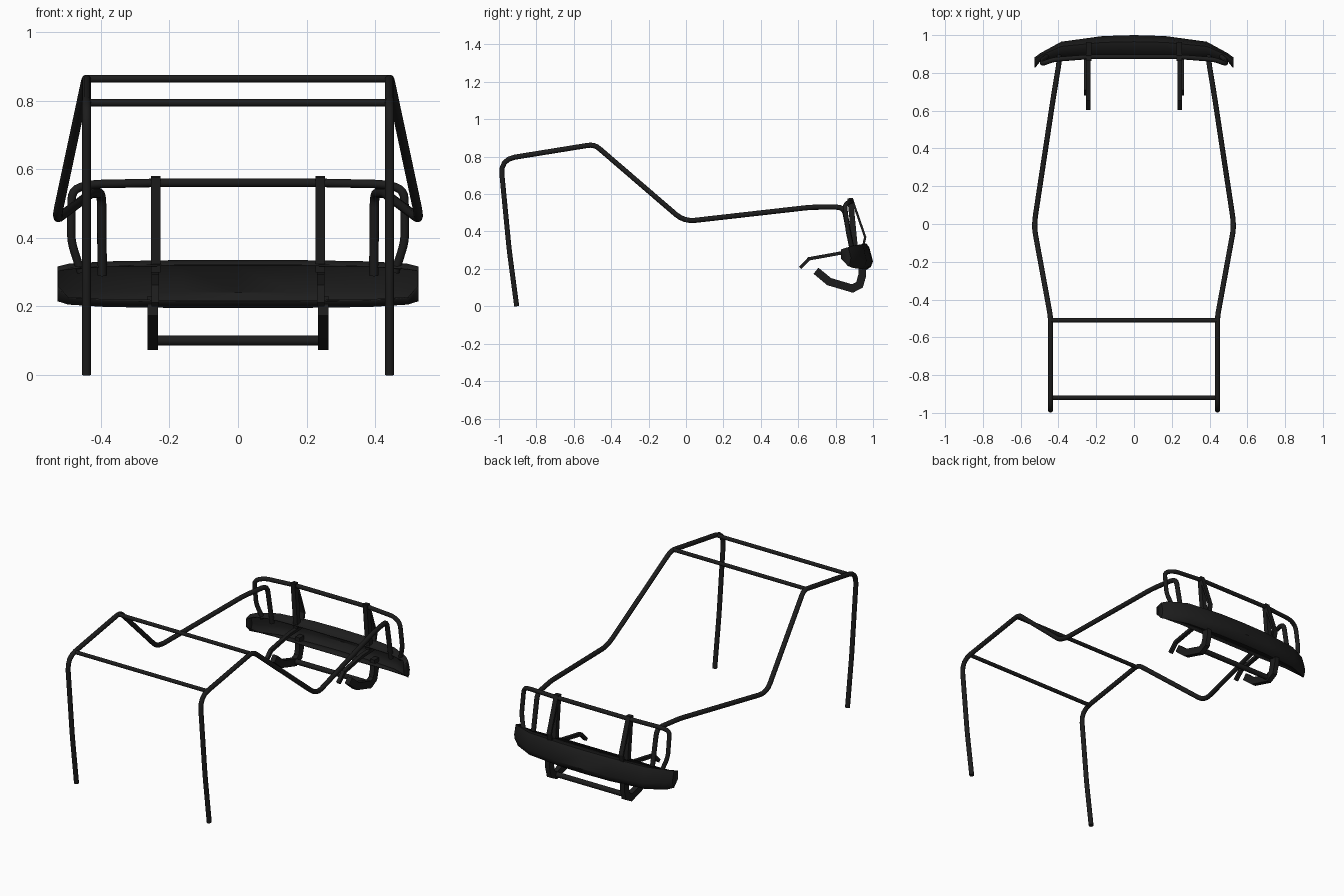
import bpy, bmesh, math
from mathutils import Vector

if "Cube" in bpy.data.objects:
    bpy.data.objects.remove(bpy.data.objects["Cube"])

black = bpy.data.materials.new("matte black")
black.diffuse_color = (0.012, 0.012, 0.012, 1)
black.use_nodes = True
black.node_tree.nodes["Principled BSDF"].inputs["Base Color"].default_value = black.diffuse_color


def finish(ob, angle=40):
    ob.data.materials.clear()
    ob.data.materials.append(black)
    bpy.ops.object.select_all(action='DESELECT')
    bpy.context.view_layer.objects.active = ob
    ob.select_set(True)
    bpy.ops.object.shade_smooth_by_angle(angle=math.radians(angle))


def mesh_object(name, bm, angle=40):
    bmesh.ops.recalc_face_normals(bm, faces=bm.faces)
    me = bpy.data.meshes.new(name)
    bm.to_mesh(me)
    bm.free()
    ob = bpy.data.objects.new(name, me)
    bpy.context.collection.objects.link(ob)
    finish(ob, angle)
    return ob


def rounded(corners):
    # corners are (x, y, z, bend length)
    pts = [Vector(c[:3]) for c in corners]
    out = [pts[0]]
    for i in range(1, len(pts) - 1):
        p, a, b = pts[i], pts[i - 1] - pts[i], pts[i + 1] - pts[i]
        r = min(corners[i][3], a.length * 0.48, b.length * 0.48)
        s, e = p + a.normalized() * r, p + b.normalized() * r
        for k in range(5):
            t = k / 4
            out.append(s * (1 - t) ** 2 + p * 2 * t * (1 - t) + e * t * t)
    return out + [pts[-1]]


def tube(name, corners, radius, sides=12):
    # sweep a circle along a path with a parallel-transported frame
    pts = rounded(corners)
    bm = bmesh.new()
    rings, n = [], None
    for i, p in enumerate(pts):
        d0 = (p - pts[i - 1]).normalized() if i else None
        d1 = (pts[i + 1] - p).normalized() if i < len(pts) - 1 else None
        t = ((d0 or d1) + (d1 or d0)).normalized()
        if n is None:
            n = t.orthogonal()
        n = (n - t * n.dot(t)).normalized()
        b = t.cross(n)
        rings.append([bm.verts.new(p + radius * (n * math.cos(a) + b * math.sin(a)))
                      for a in (2 * math.pi * k / sides for k in range(sides))])
    for r, s in zip(rings, rings[1:]):
        for k in range(sides):
            bm.faces.new((r[k], r[(k + 1) % sides], s[(k + 1) % sides], s[k]))
    bm.faces.new(rings[0])
    bm.faces.new(rings[-1])
    return mesh_object(name, bm, 50)


def flat_bar(name, x, width, thick, path):
    # rectangular bar bent in the y-z plane
    pts = [Vector(p) for p in path]
    bm = bmesh.new()
    rings = []
    for i, p in enumerate(pts):
        d0 = (p - pts[i - 1]).normalized() if i else None
        d1 = (pts[i + 1] - p).normalized() if i < len(pts) - 1 else None
        d0, d1 = d0 or d1, d1 or d0
        t = (d0 + d1).normalized()
        n = Vector((-t.y, t.x)) * (thick / 2 / max(0.5, t.dot(d0)))
        rings.append([bm.verts.new((x + sx * width / 2, p.x + sn * n.x, p.y + sn * n.y))
                      for sx, sn in ((-1, -1), (1, -1), (1, 1), (-1, 1))])
    for r, s in zip(rings, rings[1:]):
        for k in range(4):
            bm.faces.new((r[k], r[(k + 1) % 4], s[(k + 1) % 4], s[k]))
    bm.faces.new(rings[0])
    bm.faces.new(rings[-1])
    return mesh_object(name, bm, 30)


for s, side in ((-1, "left"), (1, "right")):
    # long roll cage side rail, from rear foot to bumper
    tube("cage_rail_" + side, [
        (s * .442, -.905, 0, 0), (s * .442, -.945, .3, .05), (s * .442, -.992, .785, .08),
        (s * .442, -.49, .866, .035), (s * .53, -.01, .453, .06), (s * .427, .67, .53, .04),
        (s * .398, .845, .53, .04), (s * .396, .89, .29, 0)], .0138)
    # bumper guard upright: rear post and bent front strip
    flat_bar("guard_post_" + side, s * .24, .028, .03, [(.878, .578), (.905, .30)])
    flat_bar("guard_strip_" + side, s * .24, .028, .012,
             [(.872, .574), (.888, .572), (.958, .37), (.945, .31)])
    # lower hook bar and upper mounting bracket
    flat_bar("lower_bar_" + side, s * .249, .03, .042,
             [(.942, .23), (.942, .165), (.928, .115), (.89, .095), (.765, .132), (.695, .19)])
    flat_bar("mount_bracket_" + side, s * .242, .022, .018,
             [(.61, .205), (.658, .254), (.83, .285), (.955, .29)])

# roof cross bars
tube("front_roof_bar", [(-.442, -.51, .864, 0), (.442, -.51, .864, 0)], .0115)
tube("rear_roof_bar", [(-.442, -.92, .794, 0), (.442, -.92, .794, 0)], .0115)
# lower cross bar
tube("lower_cross_bar", [(-.245, .89, .1, 0), (.245, .89, .1, 0)], .0155)

# guard hoop above the bumper
half = [(.24, .885, .56, .03), (.43, .87, .556, .03), (.485, .848, .54, .045),
        (.487, .868, .39, .03), (.458, .89, .30, 0)]
tube("guard_hoop", [(-x, y, z, r) for x, y, z, r in reversed(half)] + half, .0125)

# bumper channel: x, front y, rear y, top z, bottom z
stations = [(0, 1.0, .88, .335, .195), (.165, .995, .88, .335, .195),
            (.385, .965, .88, .331, .198), (.495, .905, .862, .324, .205),
            (.527, .882, .828, .316, .215)]
stations = [(-a, *r) for a, *r in reversed(stations[1:])] + stations
bm = bmesh.new()
rows = []
for x, yf, yr, zt, zb in stations:
    k = (yf - yr) / .12
    end = .04 if abs(x) > .5 else .018
    rows.append([bm.verts.new((x, y, z)) for y, z in (
        (yr, zt - .012), (yf - .035 * k, zt), (yf - .02 * k, zt - .02), (yf, zb + .045),
        (yf - .012 * k, zb + .015), (yf - .035 * k, zb), (yr, zb + end))])
for a, b in zip(rows, rows[1:]):
    for i in range(6):
        bm.faces.new((a[i], a[i + 1], b[i + 1], b[i]))
bm.faces.new(rows[0])
bm.faces.new(rows[-1])
bumper = mesh_object("bumper", bm, 35)
mod = bumper.modifiers.new("sheet thickness", 'SOLIDIFY')
mod.thickness = .005
mod.offset = -1
